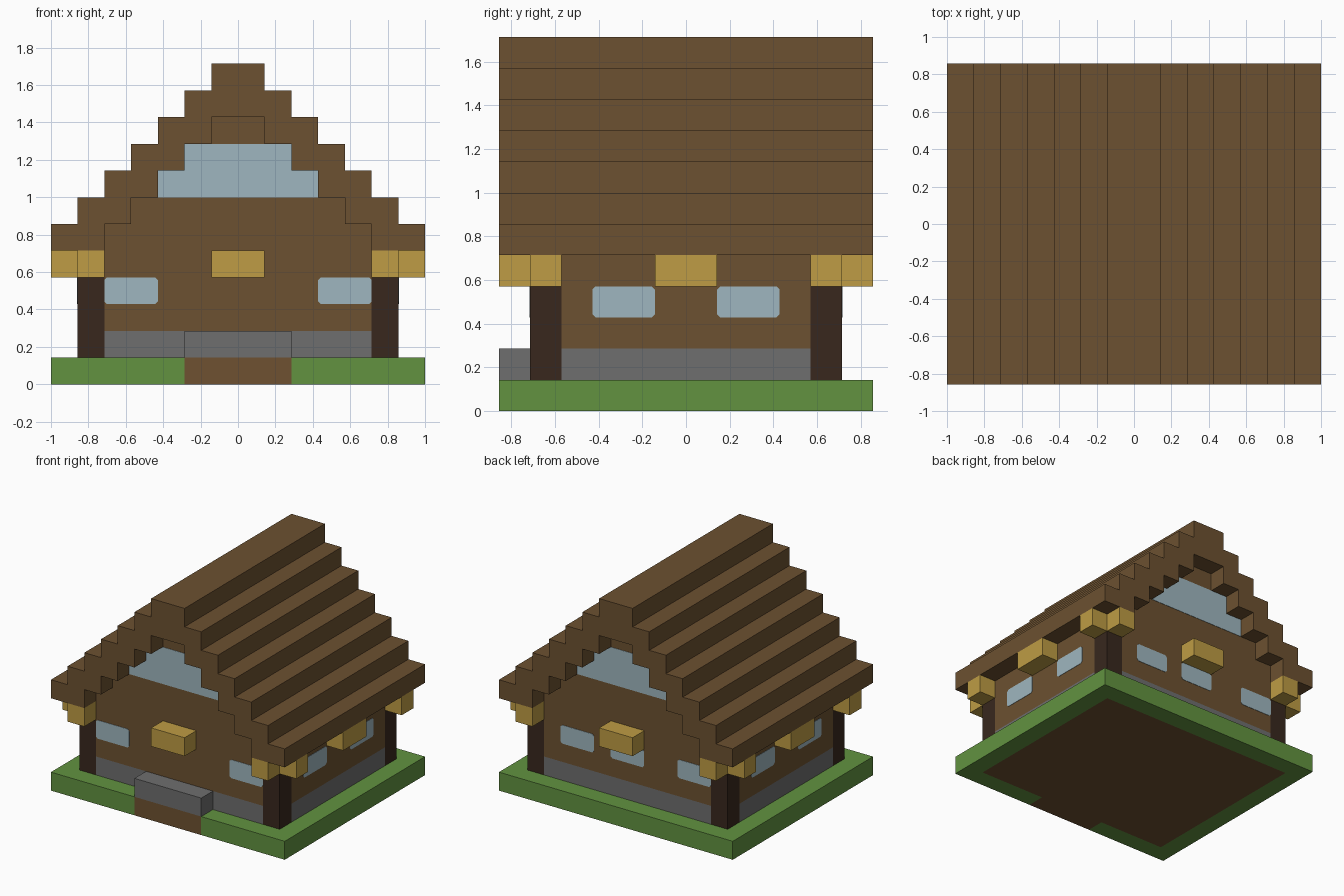
import bpy
import bmesh

U = 2 / 14  # one building block; all sizes below are in blocks

cube = bpy.data.objects.get("Cube")
if cube:
    bpy.data.objects.remove(cube, do_unlink=True)


def material(name, r, g, b):
    col = [(c / 255) ** 2.2 for c in (r, g, b)] + [1]
    m = bpy.data.materials.new(name)
    m.use_nodes = True
    m.diffuse_color = col
    bsdf = next(n for n in m.node_tree.nodes if n.type == 'BSDF_PRINCIPLED')
    bsdf.inputs["Base Color"].default_value = col
    bsdf.inputs["Roughness"].default_value = 0.9
    return m


WOOD = material("brown wood", 108, 82, 52)
EARTH = material("brown earth", 110, 82, 52)
DARK = material("dark timber", 59, 44, 35)
GRASS = material("green grass", 98, 145, 66)
STONE = material("grey stone", 110, 110, 110)
GOLD = material("pale beam wood", 189, 155, 70)
GLASS = material("pale blue glass", 157, 181, 190)


def prism(name, axis, points, lo, hi, mat):
    """Extrude a 2D outline from lo to hi along the given axis."""
    def place(p, d):
        a, b = p
        v = {'x': (d, a, b), 'y': (a, d, b), 'z': (a, b, d)}[axis]
        return [c * U for c in v]
    bm = bmesh.new()
    low = [bm.verts.new(place(p, lo)) for p in points]
    high = [bm.verts.new(place(p, hi)) for p in points]
    bm.faces.new(low)
    bm.faces.new(high)
    n = len(points)
    for i in range(n):
        j = (i + 1) % n
        bm.faces.new((low[i], low[j], high[j], high[i]))
    bmesh.ops.recalc_face_normals(bm, faces=bm.faces)
    mesh = bpy.data.meshes.new(name)
    bm.to_mesh(mesh)
    bm.free()
    mesh.materials.append(mat)
    obj = bpy.data.objects.new(name, mesh)
    bpy.context.collection.objects.link(obj)
    return obj


def box(name, x0, x1, y0, y1, z0, z1, mat):
    return prism(name, 'z', [(x0, y0), (x1, y0), (x1, y1), (x0, y1)], z0, z1, mat)


def mirrored(half):
    return half + [(-a, b) for a, b in reversed(half)]


def pane(name, axis, a0, a1, side):
    """Thin window plate with clipped corners on the wall facing side."""
    c, z0, z1 = 0.1, 3, 4
    pts = [(a0 + c, z0), (a1 - c, z0), (a1, z0 + c), (a1, z1 - c),
           (a1 - c, z1), (a0 + c, z1), (a0, z1 - c), (a0, z0 + c)]
    wall = 6 if axis == 'x' else 5
    prism(name, axis, pts, side * (wall - 0.02), side * (wall + 0.02), GLASS)


# Ground: grass border around an earth slab that reaches the front as a path
prism("grass_border", 'z', mirrored([(2, -5), (2, -6), (7, -6), (7, 6)])
      + [(-2, -5), (-6, -5), (-6, 5), (6, 5), (6, -5)], 0, 1, GRASS)
prism("earth_slab", 'z', mirrored([(2, -6), (2, -5), (6, -5), (6, 5)]), 0, 1, EARTH)
box("front_step", -2, 2, -6, -5, 1, 2, STONE)

# Foundation and side walls, notched at the corners for the posts
cross = mirrored([(5, -5), (5, -4), (6, -4), (6, 4), (5, 4), (5, 5)])
prism("foundation", 'z', cross, 1, 2, STONE)
prism("lower_walls", 'z', cross, 2, 5, WOOD)

# Stepped gable body and stepped roof shell
gable = [(5, 5)]
roof_top = [(7, 5)]
roof_under = [(5, 5)]
for k in range(5):
    gable += [(5 - k, 6 + k), (4 - k, 6 + k)]
    roof_under += [(5 - k, 6 + k), (4 - k, 6 + k)]
for k in range(6):
    roof_top += [(7 - k, 6 + k), (6 - k, 6 + k)]
roof_top.append((1, 12))
gable = gable[:-1]
roof_under = roof_under[:-1]
prism("gable_walls", 'y', mirrored(gable), -5, 5, WOOD)
prism("stepped_roof", 'y', mirrored(roof_top) + [(-a, b) for a, b in roof_under]
      + roof_under[::-1], -6, 6, WOOD)

for s, end in ((-1, "front"), (1, "back")):
    # Stepped gable window and the beam end under it
    prism(end + "_gable_window", 'y', mirrored([(3, 7), (3, 8), (2, 8), (2, 9)]),
          s * 4.98, s * 5.02, GLASS)
    box(end + "_beam_end", -1, 1, s * 5, s * 6, 4, 5, GOLD)
    for t, hand in ((-1, "right"), (1, "left")):
        # Corner posts with crossing beam ends on top
        corner = end + "_" + hand
        box(corner + "_post", t * 5, t * 6, s * 4, s * 5, 1, 4, DARK)
        ell = [(5, 4), (7, 4), (7, 5), (6, 5), (6, 6), (5, 6)]
        prism(corner + "_beams", 'z', [(t * a, s * b) for a, b in ell], 4, 5, GOLD)
        pane(corner + "_side_window", 'x', *sorted((s * 1, s * 3)), t)

for t, hand in ((-1, "right"), (1, "left")):
    box(hand + "_beam_end", t * 6, t * 7, -1, 1, 4, 5, GOLD)
    pane("front_" + hand + "_window", 'y', *sorted((t * 3, t * 5)), -1)

# Back windows are unevenly spaced
for name, a in (("right", -5), ("middle", -1), ("left", 2)):
    pane("back_" + name + "_window", 'y', a, a + 2, 1)
